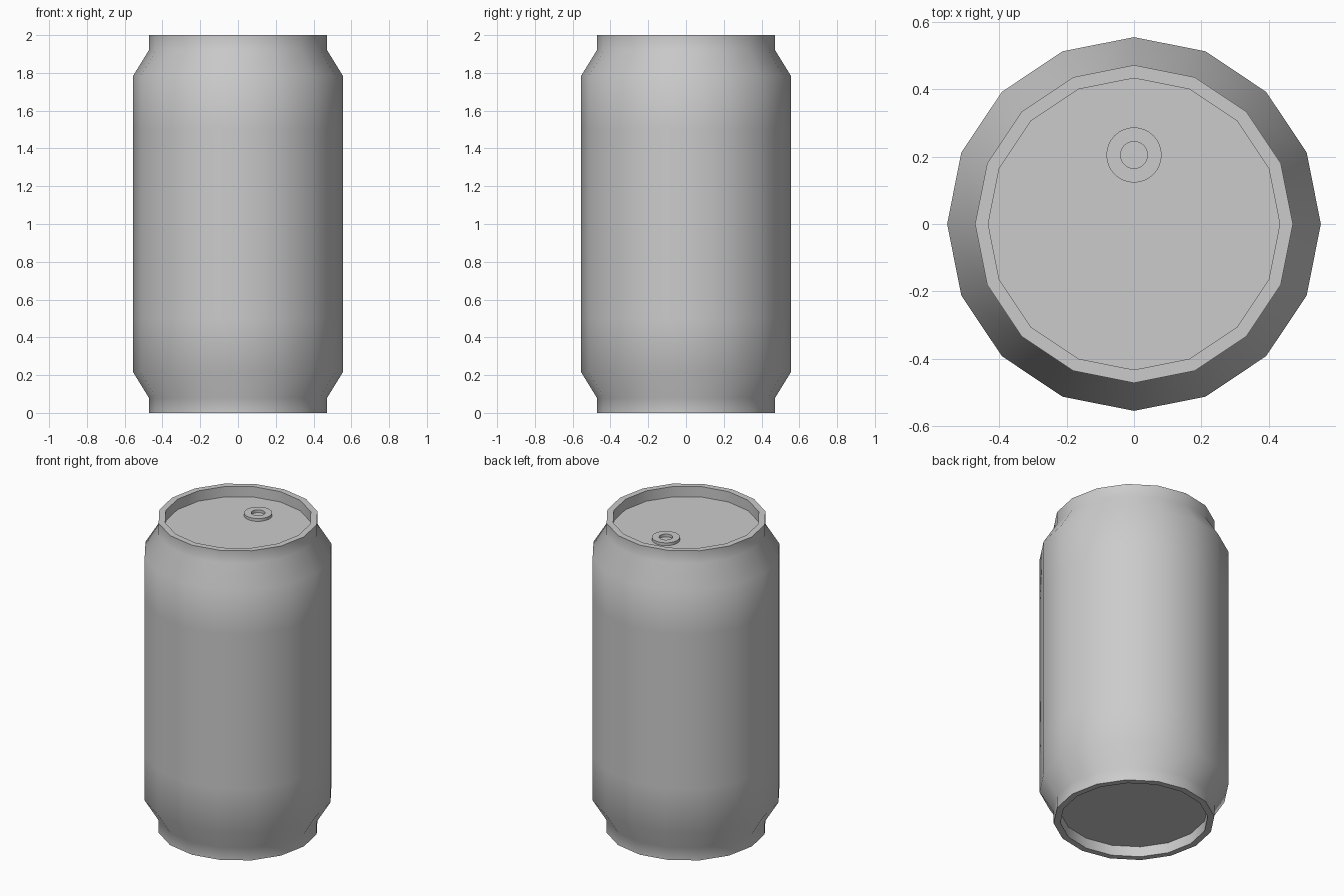
import bpy, bmesh, math

if "Cube" in bpy.data.objects:
    bpy.data.objects.remove(bpy.data.objects["Cube"])


def lathe(name, profile, sides, centre=(0, 0, 0), closed=False):
    """Revolve (radius, z) points around z; open profiles get flat end caps."""
    bm = bmesh.new()
    rings = []
    for r, z in profile:
        rings.append([bm.verts.new((r * math.cos(2 * math.pi * i / sides),
                                    r * math.sin(2 * math.pi * i / sides), z))
                      for i in range(sides)])
    pairs = list(zip(rings, rings[1:]))
    if closed:
        pairs.append((rings[-1], rings[0]))
    else:
        bm.faces.new(rings[0])
        bm.faces.new(rings[-1])
    for a, b in pairs:
        for i in range(sides):
            j = (i + 1) % sides
            bm.faces.new((a[i], a[j], b[j], b[i]))
    bmesh.ops.recalc_face_normals(bm, faces=bm.faces)
    mesh = bpy.data.meshes.new(name)
    bm.to_mesh(mesh)
    bm.free()
    obj = bpy.data.objects.new(name, mesh)
    obj.location = centre
    bpy.context.collection.objects.link(obj)
    bpy.ops.object.select_all(action='DESELECT')
    obj.select_set(True)
    bpy.context.view_layer.objects.active = obj
    bpy.ops.object.shade_smooth_by_angle(angle=math.radians(40))
    return obj


# Lower half of the can, from recessed base to side wall, mirrored for the top
half = [(0.433, 0.067), (0.433, 0), (0.472, 0), (0.472, 0.08),
        (0.555, 0.215), (0.555, 0.5)]
lathe("can_body", half + [(r, 2 - z) for r, z in reversed(half)], 16)

# Flat ring on the lid
lathe("lid_ring", [(0.04, 1.93), (0.082, 1.93), (0.082, 1.951), (0.04, 1.951)],
      32, centre=(0, 0.205, 0), closed=True)
